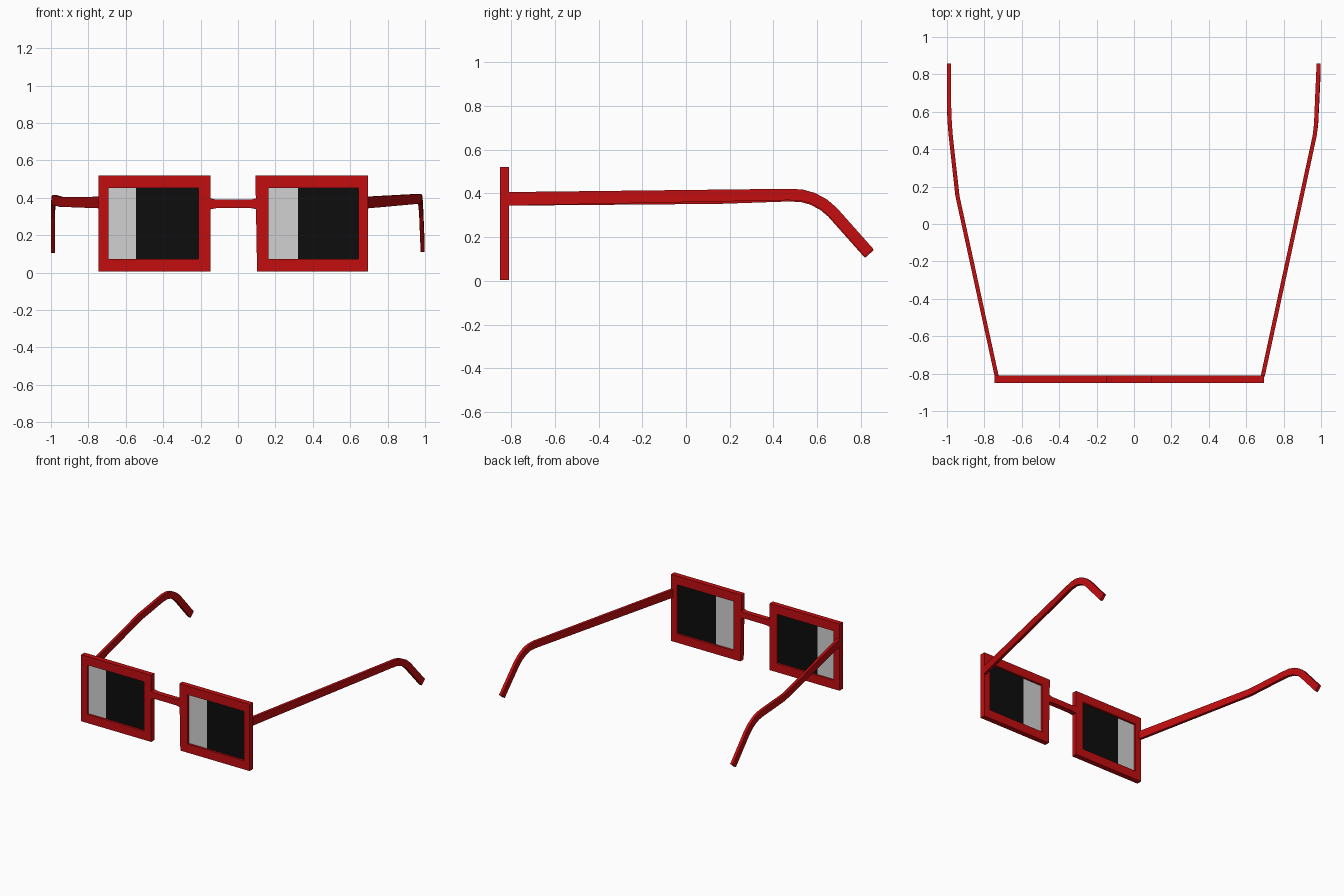
import bpy, bmesh
from mathutils import Vector

if "Cube" in bpy.data.objects:
    bpy.data.objects.remove(bpy.data.objects["Cube"])


def material(name, rgb):
    m = bpy.data.materials.new(name)
    m.diffuse_color = (*rgb, 1)
    m.use_nodes = True
    m.node_tree.nodes["Principled BSDF"].inputs["Base Color"].default_value = m.diffuse_color
    return m


RED = material("red plastic", (0.54, 0.004, 0.005))
BLACK = material("black lens", (0.004, 0.004, 0.004))
GREY = material("light grey lens", (0.64, 0.64, 0.64))

FRONT, BACK = -0.85, -0.81


def finish(name, bm, mat):
    bmesh.ops.recalc_face_normals(bm, faces=bm.faces)
    mesh = bpy.data.meshes.new(name)
    bm.to_mesh(mesh)
    bm.free()
    mesh.materials.append(mat)
    ob = bpy.data.objects.new(name, mesh)
    bpy.context.collection.objects.link(ob)
    return ob


def loft(name, rings, mat, closed=False):
    """Skin successive four-point rings, capped unless the path is closed."""
    bm = bmesh.new()
    vs = [[bm.verts.new(p) for p in r] for r in rings]
    count = len(vs)
    for i in range(count if closed else count - 1):
        a, b = vs[i], vs[(i + 1) % count]
        for k in range(4):
            bm.faces.new((a[k], a[(k + 1) % 4], b[(k + 1) % 4], b[k]))
    if not closed:
        bm.faces.new(vs[0])
        bm.faces.new(vs[-1])
    return finish(name, bm, mat)


def rim(name, outer, inner):
    rings = [[(o[0], FRONT, o[1]), (o[0], BACK, o[1]),
              (i[0], BACK, i[1]), (i[0], FRONT, i[1])]
             for o, i in zip(outer, inner)]
    return loft(name, rings, RED, closed=True)


def rect(x0, x1, z0, z1):
    return [(x0, z0), (x1, z0), (x1, z1), (x0, z1)]


def pane(name, x0, x1, mat):
    y0, y1, z0, z1 = -0.834, -0.826, 0.065, 0.455
    return loft(name, [[(x, y0, z0), (x, y1, z0), (x, y1, z1), (x, y0, z1)]
                       for x in (x0, x1)], mat)


# Square rims
rim("left_rim", rect(-0.745, -0.147, 0.005, 0.52), rect(-0.693, -0.21, 0.072, 0.453))
rim("right_rim", [(0.102, 0.005), (0.695, 0.005), (0.695, 0.52), (0.093, 0.52)],
    rect(0.163, 0.645, 0.072, 0.453))

# Two-tone lenses
for side, x0, split, x1 in (("left", -0.698, -0.545, -0.205),
                            ("right", 0.158, 0.321, 0.65)):
    pane(side + "_lens_light", x0, split, GREY)
    pane(side + "_lens_dark", split, x1, BLACK)

# Bridge, slightly flared at the rims
loft("bridge", [[(x, FRONT, z0), (x, BACK, z0), (x, BACK, z1), (x, FRONT, z1)]
                for x, z0, z1 in ((-0.15, 0.338, 0.398), (-0.115, 0.345, 0.39),
                                  (0.07, 0.345, 0.39), (0.1, 0.338, 0.398))], RED)


# Temple arms: flat bars with hooked ear ends
def temple(name, path, half_w=0.011):
    pts = [Vector(p) for p in path]
    rings = []
    for i, p in enumerate(pts):
        t = pts[min(i + 1, len(pts) - 1)] - pts[max(i - 1, 0)]
        up = Vector((0, -t.z, t.y)).normalized()
        half_h = 0.031 if i == 0 else 0.026
        side = Vector((half_w, 0, 0))
        rings.append([p - side - up * half_h, p + side - up * half_h,
                      p + side + up * half_h, p - side + up * half_h])
    return loft(name, rings, RED)


# Height of the arm along its length, shared by both sides
HOOK = [(0.47, 0.395), (0.53, 0.392), (0.58, 0.378), (0.63, 0.351),
        (0.67, 0.317), (0.838, 0.128)]


def arm_x(y, knots):
    for (y0, x0), (y1, x1) in zip(knots, knots[1:]):
        if y <= y1:
            return x0 + (x1 - x0) * (y - y0) / (y1 - y0)
    return knots[-1][1]


LEFT = [(-0.815, -0.734), (0.15, -0.944), (0.5, -0.983), (0.62, -0.989), (0.85, -0.989)]
RIGHT = [(-0.815, 0.688), (0.5, 0.972), (0.85, 0.988)]
for name, knots, extra, drop in (("left_temple", LEFT, [(0.15, 0.384)], 0.006),
                                 ("right_temple", RIGHT, [], 0)):
    line = [(-0.815, 0.375)] + extra + HOOK
    temple(name, [(arm_x(y, knots), y, z - drop * (y > 0)) for y, z in line])
